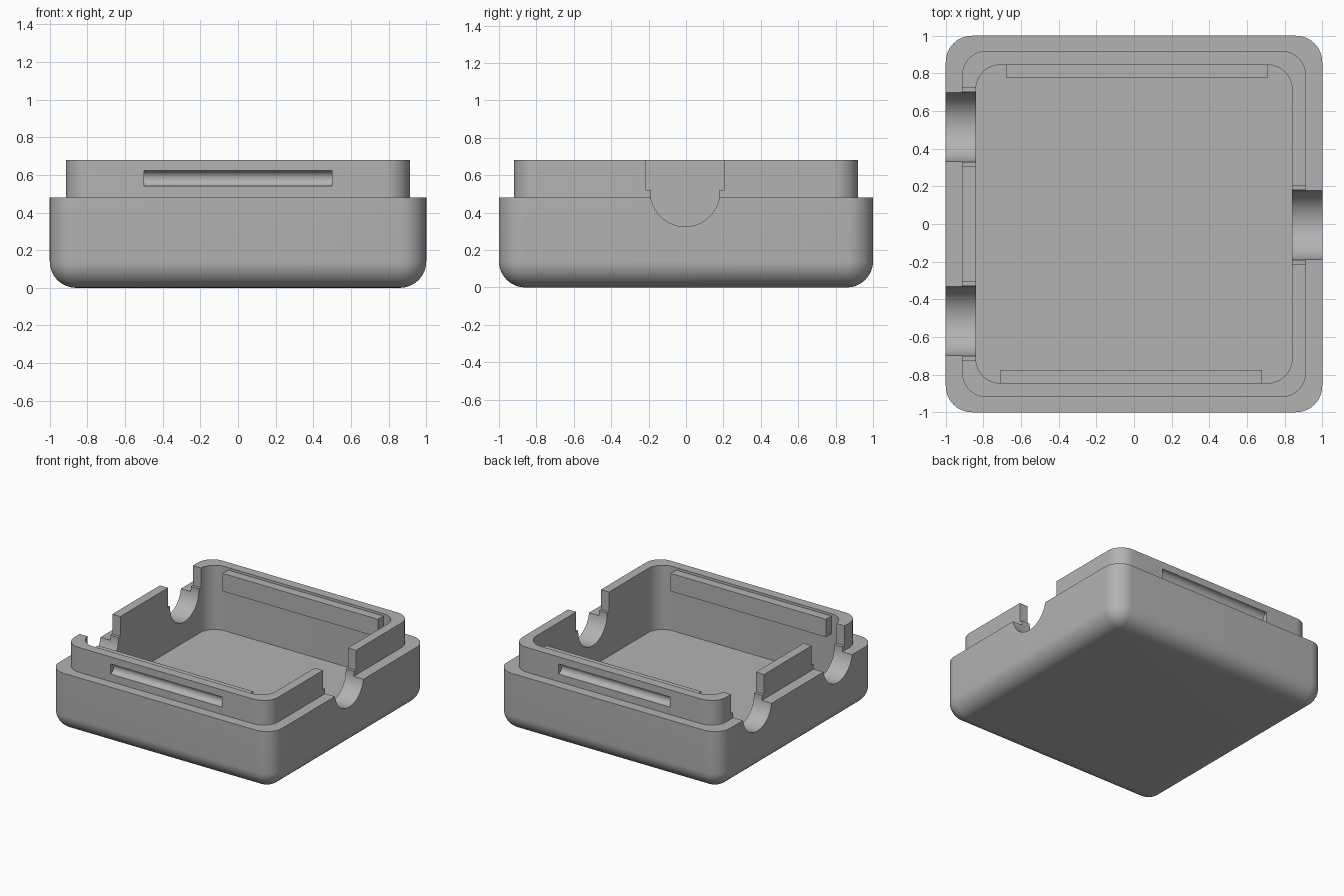
import bpy, bmesh, math
from math import sin, cos, pi

if "Cube" in bpy.data.objects:
    bpy.data.objects.remove(bpy.data.objects["Cube"], do_unlink=True)

grey = bpy.data.materials.new("plain grey")
grey.use_nodes = True
grey.diffuse_color = (0.45, 0.45, 0.45, 1)
grey.node_tree.nodes["Principled BSDF"].inputs["Base Color"].default_value = grey.diffuse_color

CORNER = 12   # segments per rounded corner
FILLET = 0.14
TOP, SHOULDER, FLOOR = 0.68, 0.48, 0.16


def finish(bm, name):
    bmesh.ops.recalc_face_normals(bm, faces=bm.faces)
    mesh = bpy.data.meshes.new(name)
    bm.to_mesh(mesh)
    bm.free()
    mesh.materials.append(grey)
    obj = bpy.data.objects.new(name, mesh)
    bpy.context.collection.objects.link(obj)
    return obj


def rounded_ring(bm, hx, hy, r, z):
    """Loop of vertices along a rounded rectangle."""
    ring = []
    for q, (sx, sy) in enumerate([(1, 1), (-1, 1), (-1, -1), (1, -1)]):
        for i in range(CORNER + 1):
            a = (q + i / CORNER) * pi / 2
            ring.append(bm.verts.new((sx * (hx - r) + r * cos(a), sy * (hy - r) + r * sin(a), z)))
    return ring


def prism_along_x(name, profile, x0, x1):
    """Extrude a (y, z) outline along x."""
    bm = bmesh.new()
    face = bm.faces.new([bm.verts.new((x0, y, z)) for y, z in profile])
    extruded = bmesh.ops.extrude_face_region(bm, geom=[face])["geom"]
    moved = [v for v in extruded if isinstance(v, bmesh.types.BMVert)]
    bmesh.ops.translate(bm, verts=moved, vec=(x1 - x0, 0, 0))
    return finish(bm, name)


# Tray: outer shell with rounded base, stepped lip and cavity
bm = bmesh.new()
sections = []
for i in range(CORNER + 1):
    t = i / CORNER * pi / 2
    half = 1 - FILLET + FILLET * sin(t)
    sections.append((half, half, FILLET * sin(t), FILLET * (1 - cos(t))))
sections += [
    (1, 1, FILLET, SHOULDER),
    (0.913, 0.92, 0.13, SHOULDER),
    (0.913, 0.92, 0.13, TOP),
    (0.84, 0.845, 0.13, TOP),
    (0.84, 0.845, 0.13, FLOOR),
]
rings = [rounded_ring(bm, *s) for s in sections]
for low, high in zip(rings, rings[1:]):
    for i in range(len(low)):
        j = (i + 1) % len(low)
        bm.faces.new((low[i], low[j], high[j], high[i]))
bm.faces.new(rings[0])
bm.faces.new(rings[-1])
bmesh.ops.remove_doubles(bm, verts=bm.verts, dist=1e-5)
tray = finish(bm, "tray")

# Cable notch cutters: round below, wider and square through the lip
cutters = []
R, WIDE, LEDGE, AXIS = 0.185, 0.21, 0.52, 0.51
for y, x0, x1 in [(-0.005, 0.7, 1.1), (0.515, -1.1, -0.7), (-0.515, -1.1, -0.7)]:
    outline = [(y - R * cos(k * pi / 32), AXIS - R * sin(k * pi / 32)) for k in range(33)]
    outline += [(y + R, LEDGE), (y + WIDE, LEDGE), (y + WIDE, 0.8),
                (y - WIDE, 0.8), (y - WIDE, LEDGE), (y - R, LEDGE)]
    cutters.append(prism_along_x("notch_cutter", outline, x0, x1))

# Half-round latch groove cutters on the front and back of the lip
for side in (-1, 1):
    circle = [(side * 0.92 + 0.041 * cos(k * pi / 16), 0.581 + 0.041 * sin(k * pi / 16))
              for k in range(32)]
    cutters.append(prism_along_x("groove_cutter", circle, -0.5, 0.5))

bpy.context.view_layer.objects.active = tray
for cutter in cutters:
    cutter.hide_render = True
    mod = tray.modifiers.new("cut", "BOOLEAN")
    mod.operation = "DIFFERENCE"
    mod.solver = "EXACT"
    mod.object = cutter
    bpy.ops.object.modifier_apply(modifier=mod.name)
for cutter in cutters:
    bpy.data.objects.remove(cutter, do_unlink=True)

bpy.ops.object.select_all(action="DESELECT")
tray.select_set(True)
bpy.ops.object.shade_smooth_by_angle(angle=math.radians(30))

# Reinforcing strips inside the lip, behind the grooves
for name, side in (("back_strip", 1), ("front_strip", -1)):
    near, far = side * 0.775, side * 0.86
    outline = [(near, 0.515), (far, 0.515), (far, 0.66), (near, 0.66)]
    ends = sorted((side * -0.68, side * 0.71))
    prism_along_x(name, outline, *ends)
